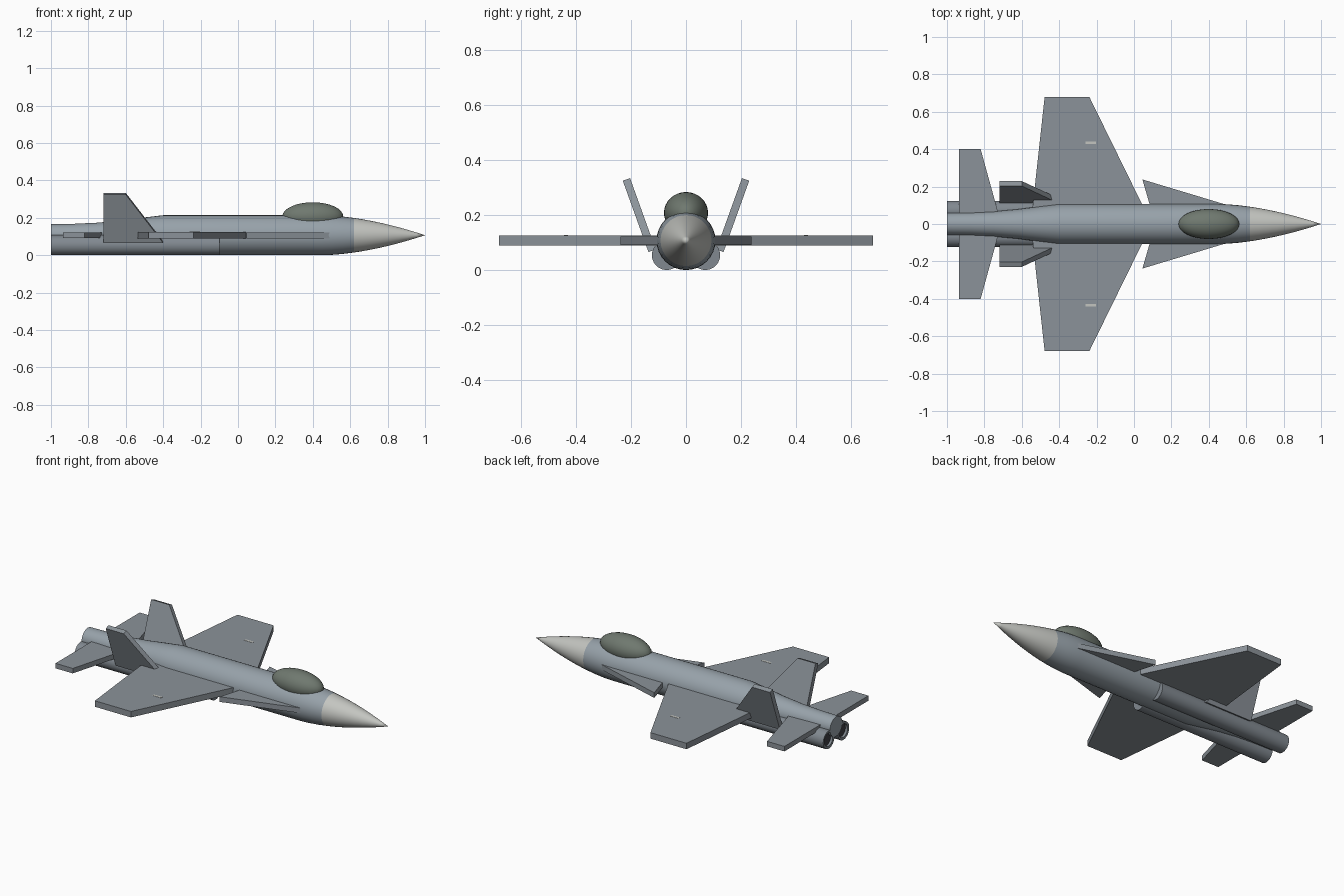
import bpy, bmesh, math
from mathutils import Vector, Matrix

if "Cube" in bpy.data.objects:
    bpy.data.objects.remove(bpy.data.objects["Cube"])

R, CZ = 0.107, 0.107


def material(name, rgb):
    m = bpy.data.materials.new(name)
    m.diffuse_color = (*rgb, 1)
    m.use_nodes = True
    m.node_tree.nodes["Principled BSDF"].inputs["Base Color"].default_value = m.diffuse_color
    return m


BODY = material("body_grey", (0.31, 0.36, 0.40))
WING = material("wing_grey", (0.26, 0.29, 0.32))
NOSE = material("nose_pale", (0.55, 0.56, 0.53))
GLASS = material("canopy_tint", (0.16, 0.19, 0.16))
ENGINE = material("engine_grey", (0.22, 0.25, 0.28))
DARK = material("nozzle_dark", (0.05, 0.05, 0.06))


def finish(name, bm, mat, smooth=False):
    bmesh.ops.recalc_face_normals(bm, faces=bm.faces)
    me = bpy.data.meshes.new(name)
    bm.to_mesh(me)
    bm.free()
    ob = bpy.data.objects.new(name, me)
    bpy.context.collection.objects.link(ob)
    me.materials.append(mat)
    if smooth:
        bpy.ops.object.select_all(action='DESELECT')
        ob.select_set(True)
        bpy.context.view_layer.objects.active = ob
        bpy.ops.object.shade_smooth_by_angle(angle=math.radians(35))
    return ob


def revolve_x(name, profile, cy, cz, mat, sides=32):
    """Spin (x, radius) points around a lengthwise axis; radius 0 makes a point."""
    bm = bmesh.new()
    rings = []
    for x, r in profile:
        n = sides if r > 0 else 1
        rings.append([bm.verts.new((x, cy + r * math.cos(2 * math.pi * i / sides),
                                    cz + r * math.sin(2 * math.pi * i / sides)))
                      for i in range(n)])
    for a, b in zip(rings, rings[1:]):
        for i in range(sides):
            j = (i + 1) % sides
            quad = [a[i % len(a)], a[j % len(a)], b[j % len(b)], b[i % len(b)]]
            bm.faces.new(list(dict.fromkeys(quad)))
    for ring in (rings[0], rings[-1]):
        if len(ring) > 1:
            bm.faces.new(ring)
    return finish(name, bm, mat, True)


def plate(name, pts, z0, z1, mat, matrix=None):
    """Extrude a flat (x, y) outline from z0 to z1."""
    bm = bmesh.new()
    face = bm.faces.new([bm.verts.new((x, y, z0)) for x, y in pts])
    top = bmesh.ops.extrude_face_region(bm, geom=[face])
    bmesh.ops.translate(bm, vec=(0, 0, z1 - z0),
                        verts=[v for v in top["geom"] if isinstance(v, bmesh.types.BMVert)])
    if matrix:
        bm.transform(matrix)
    return finish(name, bm, mat)


def nose_radius(x):
    return R * (1 - ((x - 0.45) / 0.55) ** 1.7)


# Fuselage with tapered tail, and pale nose cone
tail = [(-1, .059), (-.88, .061), (-.75, .067), (-.62, .079), (-.5, .095), (-.4, R)]
revolve_x("fuselage", tail + [(x, nose_radius(x)) for x in (.45, .5, .56, .62)], 0, CZ, BODY)
cone = [.62 + .38 * i / 8 for i in range(8)]
revolve_x("nose_cone", [(x, nose_radius(x)) for x in cone] + [(1, 0)], 0, CZ, NOSE)

# Canopy bubble
bm = bmesh.new()
bmesh.ops.create_uvsphere(bm, u_segments=32, v_segments=16, radius=1)
bm.transform(Matrix.Translation((.4, 0, .207)) @ Matrix.Diagonal((.163, .08, .076, 1)))
finish("canopy", bm, GLASS, True)

for s, side in ((1, "left"), (-1, "right")):
    def mirrored(pts):
        return [(x, s * y) for x, y in pts]

    # Engine tube, hollow at the back, with dark floor inside
    revolve_x(side + "_engine", [(-.9, .04), (-.998, .04), (-1, .054), (-.1, .054)],
              s * .07, .054, ENGINE, 24)
    revolve_x(side + "_nozzle", [(-.985, .0385), (-.9, .0385)], s * .07, .054, DARK, 24)

    # Main wing, forward strake, tailplane
    plate(side + "_wing", mirrored([(.095, 0), (-.238, .678), (-.478, .678), (-.552, 0)]),
          .089, .125, WING)
    plate(side + "_strake", mirrored([(.51, .098), (.045, .238), (.085, .1), (.1, .05), (.51, .05)]),
          .09, .121, WING)
    plate(side + "_tailplane", mirrored([(-.715, .02), (-.82, .4), (-.935, .4), (-.935, .02)]),
          .092, .122, WING)

    # Pale wing marking
    plate(side + "_wing_marking", mirrored([(-.26, .428), (-.203, .428), (-.203, .442), (-.26, .442)]),
          .12, .1262, NOSE)

    # Tail fin leaning outward: outline is length and height along the lean
    lean = math.radians(19.8)
    up = Vector((0, s * math.sin(lean), math.cos(lean)))
    out = Vector((0, s * math.cos(lean), -math.sin(lean)))
    m = Matrix.Identity(4)
    m.col[1] = (*up, 0)
    m.col[2] = (*out, 0)
    m.col[3] = (0, s * .123, .07, 1)
    plate(side + "_tail_fin", [(-.72, 0), (-.4, 0), (-.6, .275), (-.72, .275)],
          -.014, .014, WING, m)
